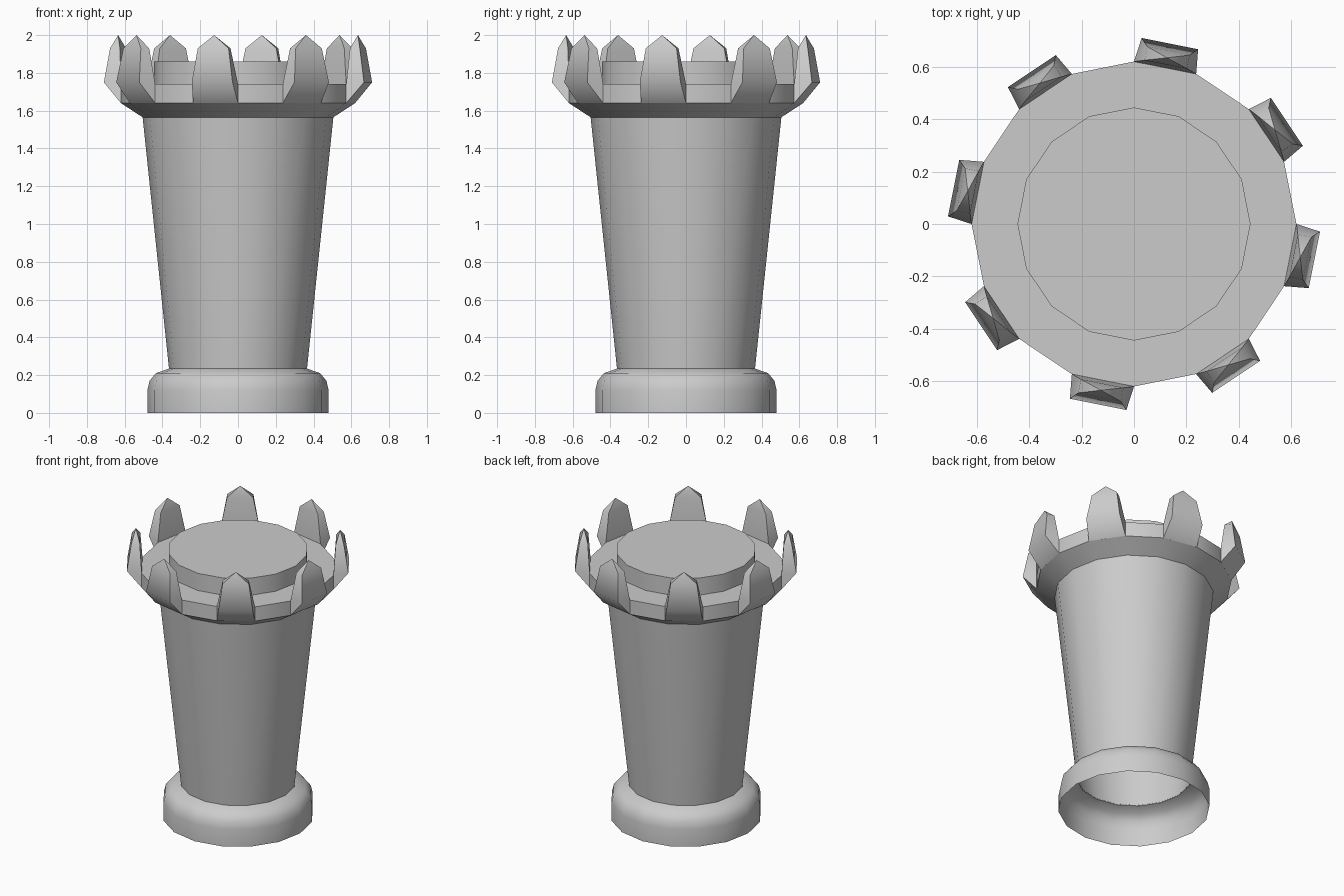
import bpy
from math import sin, cos, radians, tau

if "Cube" in bpy.data.objects:
    bpy.data.objects.remove(bpy.data.objects["Cube"])

SIDES = 16


def make_object(name, verts, faces, angle):
    mesh = bpy.data.meshes.new(name)
    mesh.from_pydata(verts, [], faces)
    mesh.update()
    obj = bpy.data.objects.new(name, mesh)
    bpy.context.collection.objects.link(obj)
    bpy.ops.object.select_all(action='DESELECT')
    obj.select_set(True)
    bpy.context.view_layer.objects.active = obj
    bpy.ops.object.shade_smooth_by_angle(angle=radians(angle))
    return obj


def lathe(name, profile, cap=False):
    """Spin a (radius, z) profile, listed bottom to top, around z."""
    verts = [(r * cos(tau * i / SIDES), r * sin(tau * i / SIDES), z)
             for r, z in profile for i in range(SIDES)]
    faces = []
    for k in range(len(profile) - 1):
        for i in range(SIDES):
            j = (i + 1) % SIDES
            a, b = k * SIDES, (k + 1) * SIDES
            faces.append((a + i, a + j, b + j, b + i))
    if cap:
        top = (len(profile) - 1) * SIDES
        faces.append(tuple(range(top, top + SIDES)))
    return make_object(name, verts, faces, 35)


# Rounded foot, open underneath
lathe("base", [(.48, 0), (.48, .12), (.468, .17), (.435, .21), (.365, .235)])

# Tapered shaft
lathe("shaft", [(.365, .23), (.505, 1.565)])

# Flared crown with walkway and raised flat centre
lathe("crown", [(.505, 1.565), (.62, 1.64), (.62, 1.74),
                (.445, 1.74), (.445, 1.86)], cap=True)


# Pointed battlements on every other side of the crown
def merlon(name, angle):
    c, s = cos(angle), sin(angle)
    # (radial, half width, z) pairs
    rows = [(.608, .121, 1.64), (.702, .11, 1.75), (.674, .083, 1.93),
            (.621, .083, 1.93), (.608, .121, 1.74)]
    verts = []
    for r, w, z in rows:
        for t in (-w, w):
            verts.append((r * c - t * s, r * s + t * c, z))
    verts.append((.647 * c, .647 * s, 2.0))
    faces = [(0, 1, 3, 2), (2, 3, 5, 4), (6, 7, 9, 8),      # lower, outer, inner
             (0, 2, 4, 6, 8), (1, 9, 7, 5, 3),              # sides
             (4, 5, 10), (5, 7, 10), (7, 6, 10), (6, 4, 10)]  # point
    make_object(name, verts, faces, 52)


for n in range(8):
    merlon(f"battlement_{n + 1}", radians(33.75 + 45 * n))
